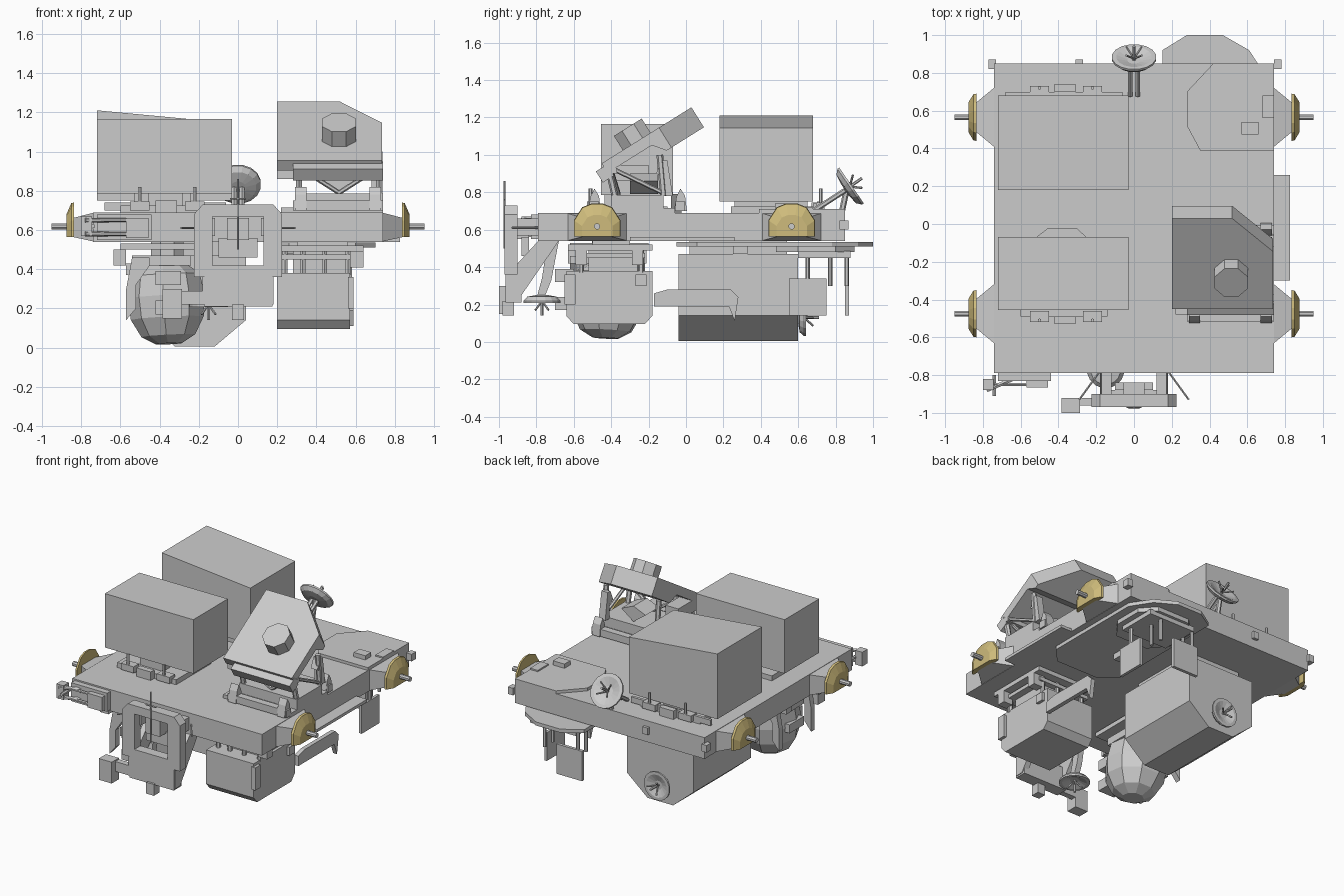
import bpy, bmesh, math
from mathutils import Vector

if "Cube" in bpy.data.objects:
    bpy.data.objects.remove(bpy.data.objects["Cube"])

gold = bpy.data.materials.new("gold")
gold.diffuse_color = (0.62, 0.5, 0.2, 1)
gold.use_nodes = True
gold.node_tree.nodes["Principled BSDF"].inputs["Base Color"].default_value = gold.diffuse_color


def build(name, verts, faces, mat=None):
    me = bpy.data.meshes.new(name)
    me.from_pydata(verts, [], faces)
    bm = bmesh.new()
    bm.from_mesh(me)
    bmesh.ops.recalc_face_normals(bm, faces=bm.faces)
    bm.to_mesh(me)
    bm.free()
    ob = bpy.data.objects.new(name, me)
    bpy.context.collection.objects.link(ob)
    if mat:
        me.materials.append(mat)
    return ob


def loft(name, rings, mat=None):
    n = len(rings[0])
    faces = [(k*n+i, k*n+(i+1) % n, (k+1)*n+(i+1) % n, (k+1)*n+i)
             for k in range(len(rings)-1) for i in range(n)]
    faces += [tuple(range(n)), tuple(range((len(rings)-1)*n, len(rings)*n))]
    return build(name, [tuple(p) for r in rings for p in r], faces, mat)


def prism(name, pts, axis, a, b, mat=None):
    put = {'x': lambda p, t: (t, p[0], p[1]), 'y': lambda p, t: (p[0], t, p[1]),
           'z': lambda p, t: (p[0], p[1], t)}[axis]
    return loft(name, [[put(p, t) for p in pts] for t in (a, b)], mat)


def box(name, x0, x1, y0, y1, z0, z1):
    return prism(name, [(x0, y0), (x1, y0), (x1, y1), (x0, y1)], 'z', z0, z1)


def turned(name, origin, axis, prof, n=8, mat=None):
    # prof: (radius, distance along axis)
    q = Vector(axis).normalized().to_track_quat('Z', 'Y')
    ang = [2*math.pi*(i+0.5)/n for i in range(n)]
    return loft(name, [[Vector(origin) + q @ Vector((r*math.cos(a), r*math.sin(a), h)) for a in ang]
                       for r, h in prof], mat)


def rod(name, p, q, r=0.01, n=6):
    d = Vector(q) - Vector(p)
    return turned(name, p, d, [(r, 0), (r, d.length)], n)


# Deck
box("deck", -0.74, 0.74, -0.79, 0.85, 0.54, 0.69)

# Trunnion pods, gold guards and pins on both sides
for s in (-1, 1):
    for yc in (-0.475, 0.565):
        def ring(x, w, z0, z1):
            return [(s*x, yc-w, z0), (s*x, yc+w, z0), (s*x, yc+w, z1), (s*x, yc-w, z1)]
        loft("trunnion_pod", [ring(0.73, 0.165, 0.54, 0.69), ring(0.845, 0.07, 0.565, 0.66)])

        def arch(x, k):
            pts = [(-.125, .565), (.125, .565), (.125, .65), (.08, .72), (.03, .74), (-.03, .74), (-.08, .72), (-.125, .65)]
            return [(s*x, yc+u*k, .565+(v-.565)*k) for u, v in pts]
        loft("trunnion_guard", [arch(0.835, 1), arch(0.85, 0.98), arch(0.875, 0.65)], gold)
        rod("trunnion_pin", (s*0.84, yc, 0.618), (s*0.95, yc, 0.618), 0.017, 8)

# Two equipment boxes on top with their bases
prism("rear_equipment_box", [(-.72, .75), (-.03, .75), (-.03, 1.145), (-.72, 1.21)], 'y', 0.18, 0.68)
box("front_equipment_box", -0.72, -0.03, -0.455, -0.07, 0.785, 1.165)
for f, y0, y1, ye, zt in ((-1, -.455, -.1, -.49, .79), (1, .24, .68, .7, .76)):
    box("box_base", -.6, -.14, min(y0, ye), max(y1, ye), .69, .725)
    box("box_mount", -.46, -.28, y0+.02, y1-.03, .72, zt)
    box("box_latch", -.42, -.31, min(ye, ye+f*.04), max(ye, ye+f*.04), .69, .75)
    for x in (-.5, -.22):
        box("latch_foot", x-.05, x+.05, ye-.03, ye+.03, .7, .745)
        rod("latch_pin", (x, ye+f*.02, .72), (x, ye+f*.02, .82), .01)
prism("front_box_rear_foot", [(-.53, -.08), (-.24, -.08), (-.3, -.025), (-.46, -.025)], 'z', .69, .79)
box("rear_rail", -.68, -.06, .68, .70, .7, .74)

# Tilting antenna: pedestal, truss and slab
box("antenna_base", .22, .74, -.48, -.06, .69, .715)
box("antenna_plinth", .29, .74, -.4, -.12, .71, .785)
for y in (-.49, -.03):
    box("plinth_rail", .28, .74, y-.025, y+.025, .7, .75)
    for x in (.32, .7):
        prism("plinth_clamp", [(y-.035, .7), (y+.035, .7), (y+.025, .78), (y, .82), (y-.02, .78)], 'x', x-.03, x+.03)
for x in (.31, .72):
    rod("truss_post", (x, -.38, .78), (x, -.42, .95), .018)
    rod("truss_post_rear", (x, -.12, .78), (x, -.14, 1.0), .018)
    rod("truss_brace", (x, -.4, .92), (.515, -.36, .79), .012)
    rod("truss_side", (x, -.4, .93), (x, -.13, .8), .012)
box("truss_bar", .3, .74, -.43, -.37, .9, .93)
prism("truss_diamond", [(.42, .86), (.515, .79), (.61, .86), (.515, .9)], 'y', -.3, -.15)
T = math.radians(32)
U = Vector((0, math.cos(T), math.sin(T)))
N = Vector((0, -math.sin(T), math.cos(T)))
O = Vector((0, -.45, .955))
low, high = .0, .565
shape = [(.2, low), (.735, low), (.735, .36), (.52, high), (.2, high)]
loft("antenna_slab", [[O + U*v + N*h + Vector((x, 0, 0)) for x, v in shape]
                      for h in (-.06, 0)])
cap = [(.2, .27), (.735, .27), (.735, .36), (.52, high), (.2, high)]
loft("antenna_thick_end", [[O + U*(v + (.06 if h < -.1 and v == .27 else 0)) + N*h + Vector((x, 0, 0))
                            for x, v in cap] for h in (-.126, -.05)])
turned("antenna_octagon", O + U*.22 + Vector((.515, 0, 0)), N, [(.095, -.02), (.095, .09)], 8)
loft("antenna_lip", [[O + U*v + N*h + Vector((x, 0, 0)) for x, v in
                      ((.28, -.05), (.74, -.05), (.74, .02), (.28, .02))] for h in (-.09, -.02)])
box("antenna_side_box", .2, .3, -.4, -.2, .86, .945)
prism("antenna_arm", [(-.16, .9), (-.13, .97), (-.1, .97), (-.07, .78), (-.12, .78), (-.12, .88)], 'x', .68, .73)

# Rear hatch plate and small fittings on deck
prism("hatch_plate", [(.35, .39), (.74, .39), (.74, .85), (.42, .85), (.28, .7), (.28, .52)], 'z', .69, .71)
box("hatch_box", .57, .66, .475, .54, .7, .74)
box("hatch_side_box", .68, .74, .56, .68, .7, .72)
for x in (-.75, -.29, .76):
    box("deck_fitting", x-.02, x+.02, .82, .87, .6, .65)


# Dish with spokes, used in three places
def dish(name, c, axis, r, spikes):
    c, a = Vector(c), Vector(axis).normalized()
    turned(name, c, a, [(r*.35, -.03), (r*.8, -.022), (r, 0), (r, .012), (r*.8, .012), (r*.3, -.008)], 16)
    q = a.to_track_quat('Z', 'Y')
    for i in range(spikes):
        t = math.tau*(i+.5)/spikes
        d = q @ Vector((math.cos(t), math.sin(t), 0))
        rod(name + "_spoke", c, c + d*r*.5 + a*.05, .006)
    rod(name + "_feed", c - a*.02, c + a*.08, .008)


dish("rear_dish", (0, .875, .83), (0, .8, .55), .118, 4)
for x in (-.02, .02):
    rod("rear_dish_strut", (x, .68, .7), (x, .85, .81), .014)
rod("rear_dish_post", (0, .83, .68), (0, .86, .82), .016)

# Under tank with end port
prism("under_tank", [(-.48, .47), (-.48, .14), (-.32, .005), (-.12, .005), (.04, .14), (.04, .47)], 'y', -.04, .6)
box("tank_mount", -.42, -.02, .02, .54, .46, .545)
dish("tank_port", (-.22, .63, .13), (0, 1, 0), .1, 3)

# Lower plates at the rear right
prism("lower_plate", [(.15, .92), (.15, .06), (.26, -.05), (.6, -.05), (.7, .06), (.7, .78), (.61, .92), (.47, 1), (.28, 1)],
      'z', .51, .535)
prism("lower_plate_inner", [(.2, .6), (.3, .48), (.55, .48), (.64, .6), (.64, .8), (.55, .9), (.3, .9), (.2, .8)], 'z', .48, .51)
box("lower_block", .3, .38, .25, .33, .47, .515)
box("lower_beam", .24, .6, .6, .88, .45, .485)
for x in (.24, .5):
    for y in (.77, .86):
        rod("panel_hanger", (x, y, .3), (x, y, .47), .012)
box("side_panel", .56, .58, .55, .75, .14, .34)
rod("side_panel_hanger", (.57, .65, .33), (.57, .65, .48), .012)
box("rear_panel", .2, .4, .85, .872, .14, .35)
box("side_ledge", .72, .825, -.3, .26, .54, .56)

# Hanging box at front right with bracket and hooked arm
prism("hanging_box", [(-.6, .095), (-.22, .095), (-.18, .14), (-.18, .38), (-.64, .38), (-.64, .14)], 'x', .2, .57)
box("hanging_box_neck", .28, .55, -.52, -.26, .37, .5)
box("hanging_plate_lower", .2, .6, -.58, -.22, .45, .475)
box("hanging_plate_upper", .22, .64, -.63, -.18, .49, .52)
box("hanging_plate_top", .3, .56, -.5, -.3, .51, .545)
for x in (.24, .33, .44, .56):
    for y in (-.56, -.24):
        rod("hanging_post", (x, y, .37), (x, y, .5), .015)
for y in (-.56, -.26):
    box("hanging_clamp", .57, .64, y-.03, y+.03, .41, .5)
for y in (-.62, -.24):
    box("side_latch", .56, .59, y-.03, y+.03, .2 if y < -.5 else .3, .36)
prism("hooked_arm", [(-.17, .19), (.23, .19), (.26, .11), (.28, .24), (.24, .28), (-.1, .28), (-.17, .26)], 'x', .56, .59)

# Faceted pod at front left in a fork
turned("faceted_pod", (-.36, -.42, .2), (.05, -.05, -1),
       [(.1, -.23), (.18, -.17), (.2, -.06), (.19, .05), (.14, .14), (.07, .18)], 9)
box("pod_plate", -.6, -.2, -.62, -.2, .5, .53)
box("pod_plate_lower", -.54, -.24, -.55, -.28, .42, .47)
rod("pod_neck", (-.36, -.42, .36), (-.36, -.42, .545), .09, 8)
for y in (-.6, -.24):
    box("fork_clamp", -.635, -.57, y-.03, y+.03, .42, .5)
    prism("pod_fork", [(-.57, .14), (-.52, .2), (-.52, .32), (-.45, .42), (-.45, .46), (-.54, .46), (-.57, .3)], 'y', y-.02, y+.02)
for z in (.22, .37):
    box("fork_box", -.57, -.47, -.5, -.34, z, z+.06)
    box("fork_front_box", -.42, -.29, -.7, -.6, z-.05, z+.02)

# Front frame: posts, beams, centre pin and lower box
for s in (-1, 1):
    prism("frame_post", [(s*.13, .39), (s*.225, .39), (s*.225, .68), (s*.18, .73), (s*.13, .73)], 'y', -.97, -.9)
    box("frame_arm", s*.145-.027, s*.145+.027, -.91, -.77, .57, .66)
    prism("frame_bracket", [(-.96, .22), (-.9, .22), (-.68, .54), (-.79, .54), (-.9, .42), (-.96, .42)],
          'x', s*.16-.02, s*.16+.02)
    rod("frame_rod", (s*.05, -.6, .61), (s*.29, -.93, .61), .006)
box("frame_top", -.13, .13, -.97, -.9, .67, .73)
box("frame_bottom", -.225, .225, -.97, -.9, .36, .42)
box("frame_lower_box", -.17, .175, -.965, -.88, .21, .37)
box("frame_core", -.055, .055, -.95, -.84, .55, .66)
box("frame_core_back", -.1, .1, -.88, -.84, .46, .56)
rod("frame_spike", (0, -.97, .5), (0, -.97, .86), .005)
rod("frame_spike_cross", (-.04, -.97, .76), (.04, -.97, .76), .004)
box("frame_hook", -.03, .03, -.98, -.92, .14, .22)
box("frame_side_box", -.385, -.285, -1, -.92, .15, .3)
box("frame_side_link", -.29, -.15, -.96, -.92, .22, .29)

# Small dish pointing down behind the frame
dish("lower_dish", (-.15, -.77, .22), (0, 0, -1), .1, 4)
prism("lower_dish_arm", [(-.8, .23), (-.76, .23), (-.72, .33), (-.68, .54), (-.74, .54), (-.77, .34)], 'x', -.17, -.13)

# Left front gripper on the deck edge
box("gripper_end", -.8, -.745, -.88, -.82, .57, .67)
box("gripper_box", -.57, -.455, -.865, -.8, .56, .66)
box("gripper_mount", -.72, -.44, -.83, -.78, .55, .68)
for z in (.58, .65):
    rod("gripper_link", (-.57, -.79, z), (-.78, -.88, z), .012)
    rod("gripper_bar", (-.74, -.85, z), (-.55, -.85, z), .01)
rod("gripper_finger", (-.74, -.8, .62), (-.74, -.91, .62), .012)
